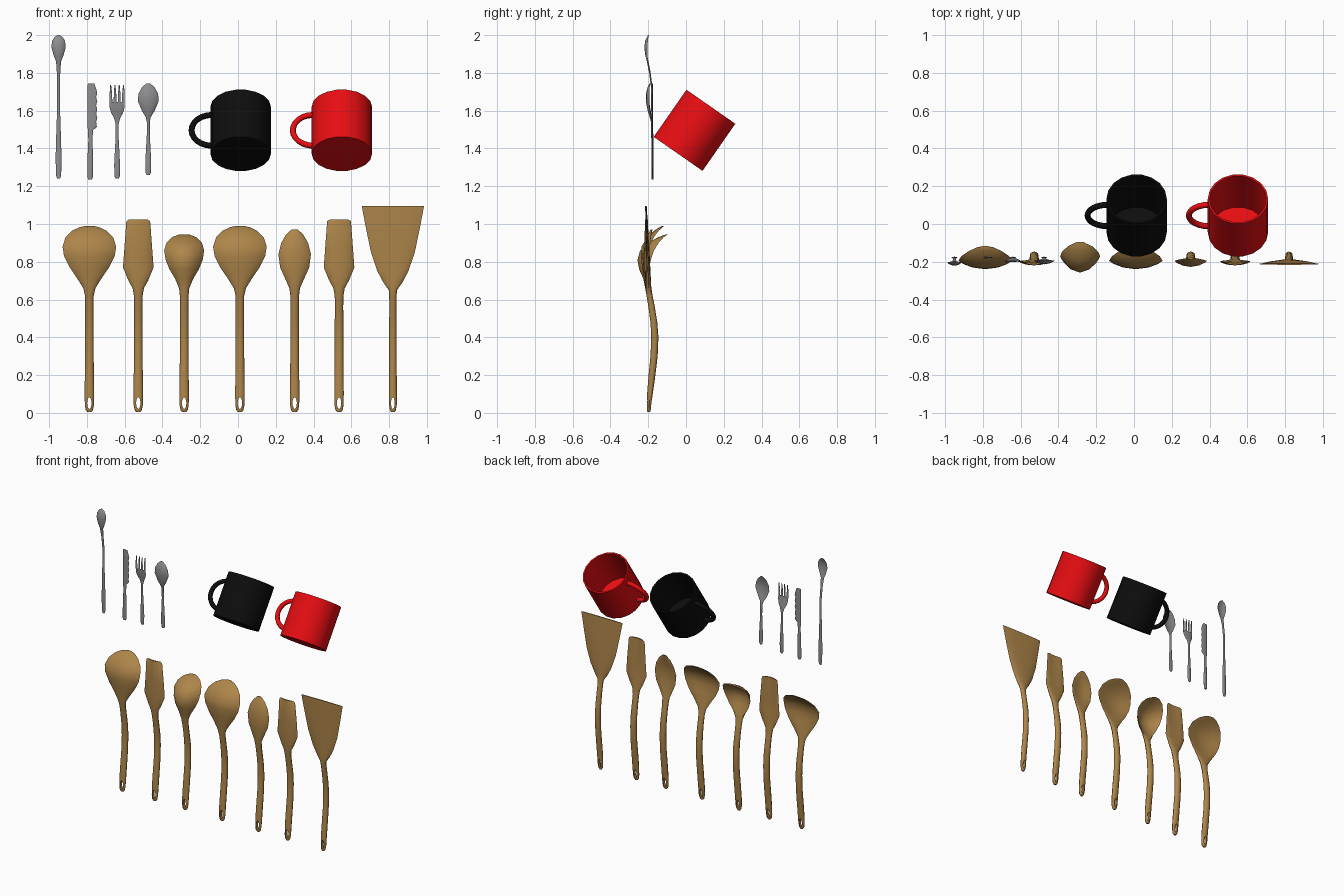
import bpy, bmesh, math
from mathutils import Matrix, Vector


def material(name, rgb):
    m = bpy.data.materials.new(name)
    m.diffuse_color = (*rgb, 1)
    return m


WOOD = material("wood", (0.42, 0.235, 0.068))
STEEL = material("steel", (0.27, 0.27, 0.28))
RED = material("red_enamel", (0.8, 0.004, 0.006))
BLACK = material("black_enamel", (0.004, 0.004, 0.004))


def finish(bm, name, mat, angle=40):
    bmesh.ops.recalc_face_normals(bm, faces=bm.faces)
    me = bpy.data.meshes.new(name)
    bm.to_mesh(me)
    bm.free()
    me.materials.append(mat)
    ob = bpy.data.objects.new(name, me)
    bpy.context.collection.objects.link(ob)
    smooth(ob, angle)
    return ob


def smooth(ob, angle):
    bpy.ops.object.select_all(action='DESELECT')
    ob.select_set(True)
    bpy.context.view_layer.objects.active = ob
    bpy.ops.object.shade_smooth_by_angle(angle=math.radians(angle))


def skin(bm, rings):
    """Join rings of points with quads and cap both ends."""
    vs = [[bm.verts.new(p) for p in r] for r in rings]
    n = len(vs[0])
    for a, b in zip(vs, vs[1:]):
        for i in range(n):
            bm.faces.new((a[i], a[(i + 1) % n], b[(i + 1) % n], b[i]))
    bm.faces.new(vs[0])
    bm.faces.new(vs[-1])


def loft(bm, x, stations, n=12):
    """Stations: z, half width, y, half thickness, bowl depth, x shift."""
    rings = []
    for s in stations:
        z, w, y, t, sag, dx = (tuple(s) + (0, 0))[:6]
        ring = []
        for i in range(n):
            a = 2 * math.pi * i / n
            ring.append((x + dx + w * math.cos(a),
                         y + t * math.sin(a) - sag * math.sin(a) ** 2, z))
        rings.append(ring)
    skin(bm, rings)


# Wooden utensils: one shared curved handle, different heads
HANDLE = [(.004, .010, -.197, .007), (.015, .019, -.197, .010), (.04, .024, -.195, .012),
          (.10, .025, -.191, .015), (.20, .024, -.180, .018), (.30, .023, -.169, .019),
          (.40, .023, -.165, .019), (.48, .023, -.170, .018), (.56, .022, -.182, .017),
          (.62, .023, -.193, .016)]
BIG_SPOON = [(.66, .032, -.199, .014, .002), (.71, .063, -.200, .012, .008),
             (.77, .104, -.200, .010, .022), (.83, .134, -.200, .009, .030),
             (.88, .142, -.195, .009, .032), (.93, .126, -.170, .009, .026),
             (.965, .090, -.145, .009, .014), (.983, .052, -.127, .008, .005),
             (.990, .020, -.120, .005)]
LADLE = [(.66, .027, -.200, .014, .002), (.71, .048, -.200, .012, .014),
         (.76, .078, -.196, .010, .042), (.81, .098, -.186, .009, .062),
         (.86, .106, -.170, .009, .064), (.90, .094, -.145, .009, .048),
         (.93, .065, -.118, .008, .022), (.945, .025, -.100, .006)]
SPOON = [(.66, .028, -.199, .014, .002), (.71, .050, -.199, .012, .010),
         (.77, .077, -.197, .009, .020), (.84, .086, -.195, .008, .024),
         (.90, .071, -.190, .008, .018), (.945, .045, -.185, .008, .008),
         (.972, .015, -.182, .005)]
PADDLE = [(.66, .030, -.198, .015), (.70, .052, -.198, .014, .004),
          (.77, .081, -.198, .011, .010), (.88, .073, -.198, .009, .012),
          (1.015, .063, -.202, .006, .010), (1.023, .050, -.202, .005, .010)]
TURNER = [(.65, .022, -.198, .015), (.69, .050, -.199, .014), (.75, .082, -.200, .012),
          (.85, .116, -.203, .010), (.98, .143, -.208, .007), (1.096, .165, -.212, .004)]


def utensil(name, x, head, k=1.0):
    bm = bmesh.new()
    loft(bm, x, [(z, w * k, y, t) for z, w, y, t in HANDLE] + head)
    ob = finish(bm, name, WOOD)
    # Oval hanging hole
    cb = bmesh.new()
    bmesh.ops.create_cone(cb, cap_ends=True, segments=12, radius1=1, radius2=1, depth=.2,
                          matrix=Matrix.Translation((x, -.195, .052))
                          @ Matrix.Diagonal((.0115 * k, 1, .031, 1))
                          @ Matrix.Rotation(math.pi / 2, 4, 'X'))
    cutter = finish(cb, "hole_cutter", WOOD)
    cutter.hide_render = True
    mod = ob.modifiers.new("hole", 'BOOLEAN')
    mod.operation, mod.object, mod.solver = 'DIFFERENCE', cutter, 'EXACT'
    bpy.context.view_layer.objects.active = ob
    bpy.ops.object.modifier_apply(modifier=mod.name)
    bpy.data.objects.remove(cutter)
    smooth(ob, 40)


utensil("wooden_serving_spoon_left", -.787, BIG_SPOON)
utensil("wooden_paddle_left", -.528, PADDLE)
utensil("wooden_ladle", -.285, LADLE)
utensil("wooden_serving_spoon_middle", .010, BIG_SPOON)
utensil("wooden_spoon", .300, SPOON)
utensil("wooden_paddle_right", .535, PADDLE)
utensil("wooden_turner", .820, TURNER, .85)


# Steel cutlery
def steel_handle(z0, z1, neck=.008):
    h = z1 - z0
    rows = [(0, .008), (.04, .014), (.25, .0155), (.5, .012), (.75, neck), (1, neck)]
    return [(z0 + f * h, w, -.177 - .004 * f, .004) for f, w in rows]


def cutlery(name, x, parts):
    bm = bmesh.new()
    for p in parts:
        loft(bm, x, p)
    finish(bm, name, STEEL)


cutlery("long_spoon", -.95, [steel_handle(1.24, 1.72) + [
    (1.80, .009, -.191, .004), (1.86, .013, -.201, .004, .002), (1.89, .025, -.204, .003, .008),
    (1.935, .038, -.204, .003, .014), (1.97, .034, -.202, .003, .011),
    (1.992, .019, -.199, .003, .004), (2.0, .006, -.198, .002)]])

cutlery("table_spoon", -.475, [steel_handle(1.26, 1.54) + [
    (1.565, .013, -.186, .004, .002), (1.60, .034, -.191, .003, .009),
    (1.65, .055, -.194, .003, .016), (1.69, .052, -.194, .003, .015),
    (1.725, .033, -.192, .003, .008), (1.745, .009, -.190, .002)]])

# Knife with a scalloped cutting edge
blade = [(1.495, .013, -.177, .003, 0, -.001), (1.515, .025, -.177, .003, 0, .008)]
for i in range(9):
    w = .026 if i % 2 else .023
    blade.append((1.54 + i * .022, w, -.177, .003, 0, w - .017))
blade.append((1.744, .017, -.177, .002, 0, .002))
cutlery("table_knife", -.78, [
    [(1.235 + f * .26, w, -.177, .005, 0, -.003 + .002 * f)
     for f, w in ((0, .009), (.05, .015), (.4, .015), (.8, .011))] + blade])

# Fork: handle, head and four tines
tines = [[(1.63, .0075, -.196, .003, 0, d), (1.69, .0065, -.199, .003, 0, d * 1.04),
          (1.735, .0025, -.195, .002, 0, d * 1.06)] for d in (-.032, -.0107, .0107, .032)]
cutlery("table_fork", -.64, [steel_handle(1.24, 1.53) + [
    (1.56, .016, -.183, .004), (1.59, .032, -.189, .004), (1.615, .039, -.194, .004),
    (1.645, .040, -.197, .003)]] + tines)


# Mugs: hollow tilted cylinder with a loop handle
def mug(name, x, mat, n=18):
    r, h, wall = .16, .152, .010
    bm = bmesh.new()
    profile = [(.001, -h), (r, -h), (r, h), (r - wall, h), (r - wall, -h + .015), (.001, -h + .015)]
    skin(bm, [[(p * math.cos(2 * math.pi * i / n), p * math.sin(2 * math.pi * i / n), z)
               for i in range(n)] for p, z in profile])
    rings = []
    for j in range(13):
        a = math.pi * (.5 + j / 12)
        c = Vector((-.153 + .107 * math.cos(a), 0, .099 * math.sin(a)))
        out = Vector((math.cos(a), 0, math.sin(a)))
        rings.append([c + out * .016 * math.cos(b) + Vector((0, .016 * math.sin(b), 0))
                      for b in (2 * math.pi * i / 8 for i in range(8))])
    skin(bm, rings)
    bm.transform(Matrix.Translation((x, .045, 1.496)) @ Matrix.Rotation(-.608, 4, 'X'))
    finish(bm, name, mat, 50)


mug("black_mug", .014, BLACK)
mug("red_mug", .55, RED)
